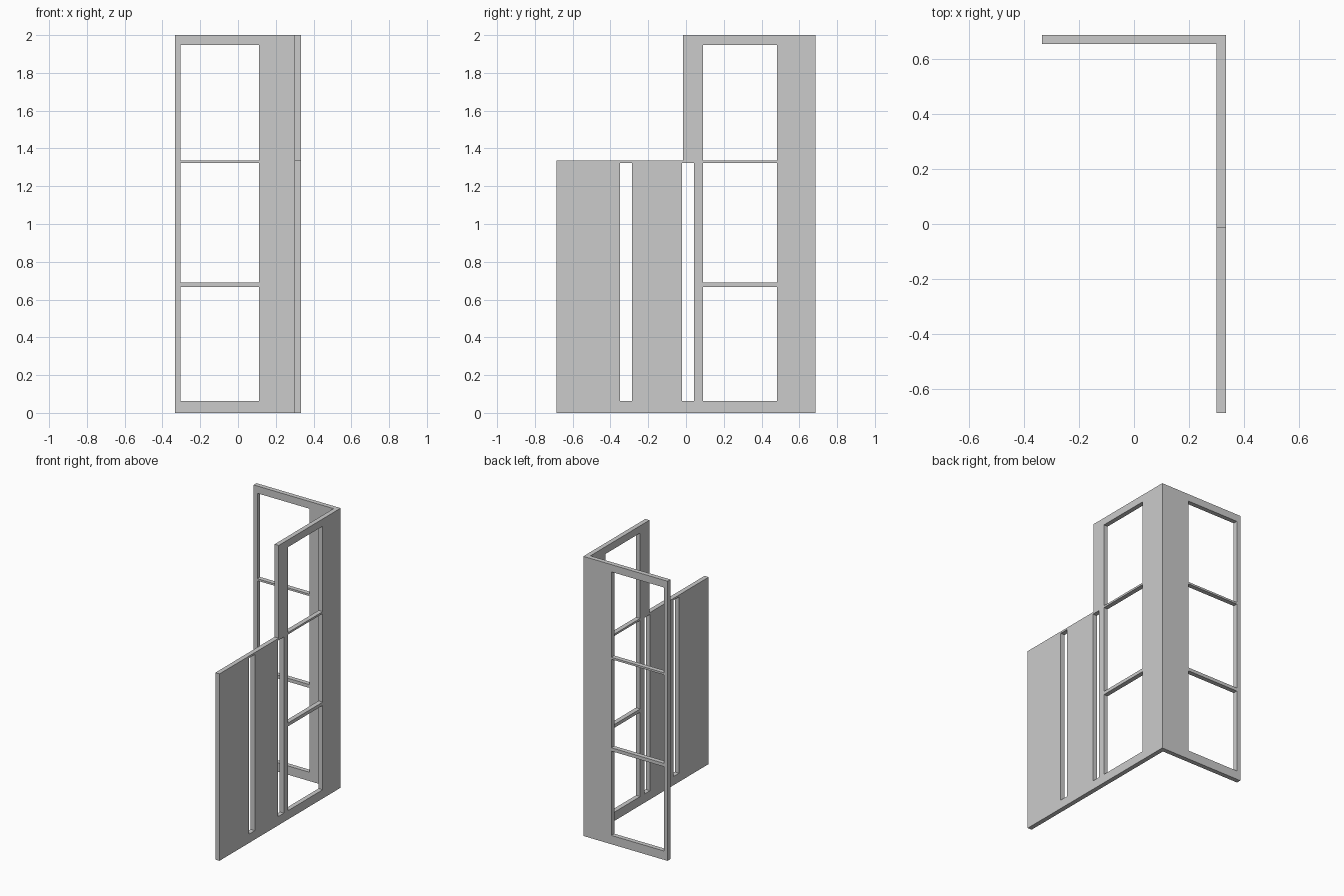
import bpy, bmesh

if "Cube" in bpy.data.objects:
    bpy.data.objects.remove(bpy.data.objects["Cube"])

X, Y, T = 0.333, 0.685, 0.033      # half width, half depth, panel thickness
STEP_Y, STEP_Z = -0.015, 1.337     # where the side wall drops to its low part
ROWS = [(0.063, 0.666), (0.69, 1.323), (1.337, 1.948)]


def new_object(name, bm):
    bmesh.ops.recalc_face_normals(bm, faces=bm.faces)
    mesh = bpy.data.meshes.new(name)
    bm.to_mesh(mesh)
    bm.free()
    ob = bpy.data.objects.new(name, mesh)
    bpy.context.collection.objects.link(ob)
    return ob


def prism(bm, outline, z0, z1):
    face = bm.faces.new([bm.verts.new((x, y, z0)) for x, y in outline])
    top = bmesh.ops.extrude_face_region(bm, geom=[face])["geom"]
    verts = [v for v in top if isinstance(v, bmesh.types.BMVert)]
    bmesh.ops.translate(bm, verts=verts, vec=(0, 0, z1 - z0))


def box(bm, x0, x1, y0, y1, z0, z1):
    prism(bm, [(x0, y0), (x1, y0), (x1, y1), (x0, y1)], z0, z1)


# L-shaped corner wall, full height
bm = bmesh.new()
prism(bm, [(-X, Y - T), (X - T, Y - T), (X - T, -Y), (X, -Y), (X, Y), (-X, Y)], 0, 2)
wall = new_object("corner_frame_wall", bm)

# Openings: windows in both walls, two slots and the stepped top
bm = bmesh.new()
for z0, z1 in ROWS:
    box(bm, -0.304, 0.111, Y - 2 * T, Y + T, z0, z1)
    box(bm, X - 2 * T, X + T, 0.09, 0.482, z0, z1)
for y in (-0.349, -0.021):
    box(bm, X - 2 * T, X + T, y, y + 0.064, 0.063, 1.323)
box(bm, X - 2 * T, X + T, -1, STEP_Y, STEP_Z, 2.2)
cutter = new_object("opening_cutter", bm)
cutter.hide_render = True

# Cut the openings and drop the helper
mod = wall.modifiers.new("openings", 'BOOLEAN')
mod.operation = 'DIFFERENCE'
mod.solver = 'EXACT'
mod.object = cutter
bpy.context.view_layer.objects.active = wall
bpy.ops.object.modifier_apply(modifier=mod.name)
bpy.data.objects.remove(cutter)
